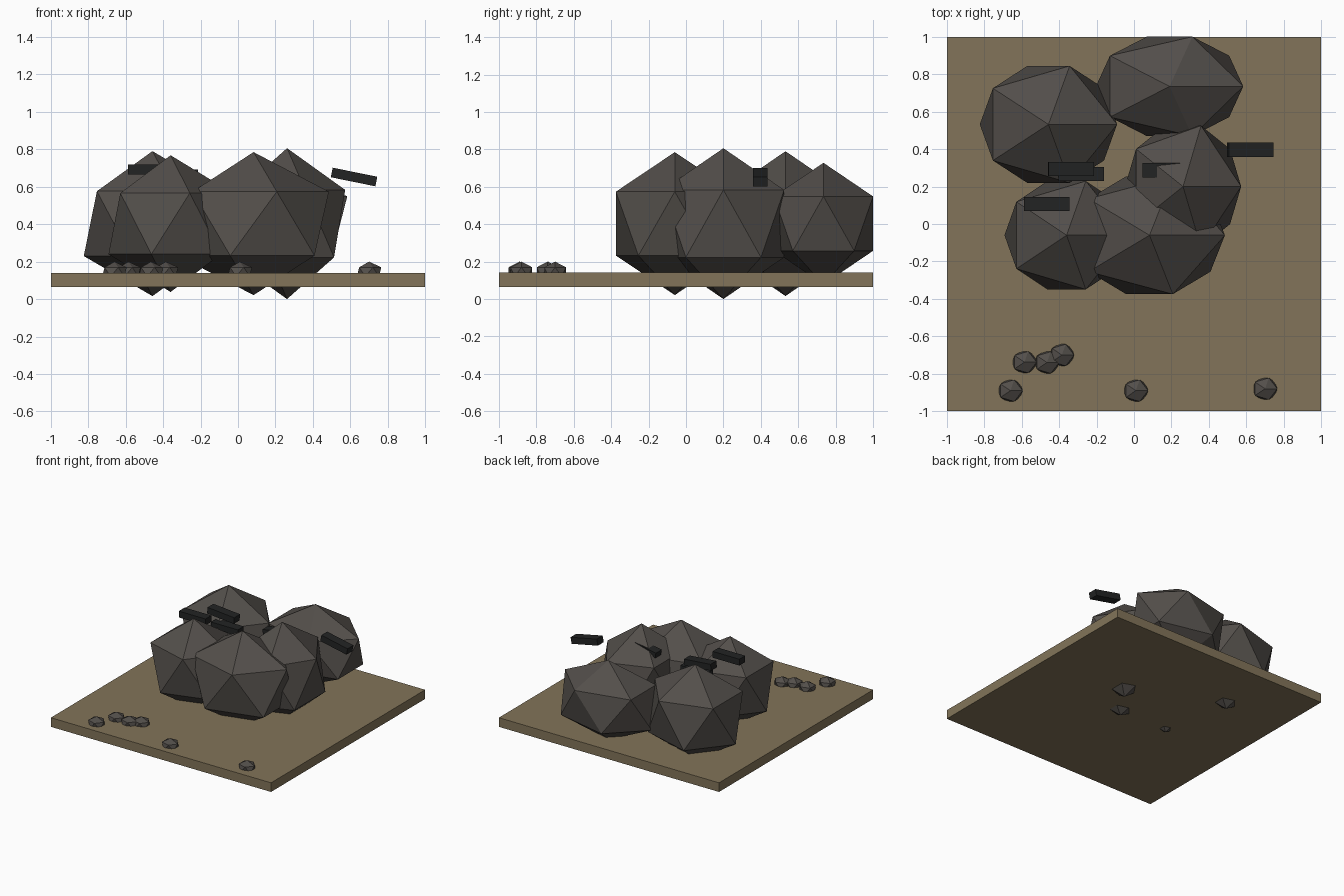
import bpy
import math

if "Cube" in bpy.data.objects:
    bpy.data.objects.remove(bpy.data.objects["Cube"])


def material(name, color):
    m = bpy.data.materials.new(name)
    m.diffuse_color = (*color, 1.0)
    m.use_nodes = True
    m.node_tree.nodes["Principled BSDF"].inputs["Base Color"].default_value = m.diffuse_color
    return m


EARTH = material("dry_earth", (0.225, 0.175, 0.100))
STONE = material("dark_stone", (0.086, 0.077, 0.069))
CHAR = material("charred_black", (0.016, 0.017, 0.017))


def finish(name, mat, scale):
    ob = bpy.context.object
    ob.name = name
    ob.scale = scale
    ob.data.materials.append(mat)


def rock(name, loc, radii):
    # plain twenty-sided stone, stretched per axis
    bpy.ops.mesh.primitive_ico_sphere_add(subdivisions=1, radius=1, location=loc)
    finish(name, STONE, radii)


def box(name, mat, loc, size, tilt=0):
    # tilt: degrees, positive lowers the right end
    bpy.ops.mesh.primitive_cube_add(size=1, location=loc,
                                    rotation=(0, math.radians(tilt), 0))
    finish(name, mat, size)


# ground slab
box("ground_slab", EARTH, (0, 0, 0.103), (2, 2, 0.075))

# big boulders: x, y, radius x, y, z
boulders = [
    (-0.457, 0.532, 0.410, 0.367, 0.387),
    (0.190, 0.735, 0.440, 0.312, 0.325),
    (0.262, 0.200, 0.347, 0.382, 0.403),
    (-0.360, -0.060, 0.371, 0.340, 0.365),
    (0.083, -0.060, 0.450, 0.370, 0.382),
]
for i, (x, y, rx, ry, rz) in enumerate(boulders, 1):
    rock(f"boulder_{i}", (x, y, 0.403), (rx, ry, rz))

# small pebbles along the front
pebbles = [(-0.66, -0.89), (-0.585, -0.738), (-0.465, -0.74),
           (-0.385, -0.70), (0.01, -0.89), (0.70, -0.88)]
for i, (x, y) in enumerate(pebbles, 1):
    rock(f"pebble_{i}", (x, y, 0.145), (0.073, 0.068, 0.055))

# charred sticks above the boulders: x, y, z, tilt
sticks = [
    (-0.337, 0.294, 0.676, 5),
    (-0.283, 0.267, 0.590, 0),
    (0.170, 0.287, 0.665, -11),
    (-0.465, 0.107, 0.692, 0),
    (0.620, 0.397, 0.652, 11.5),
]
for i, (x, y, z, tilt) in enumerate(sticks, 1):
    box(f"charred_stick_{i}", CHAR, (x, y, z), (0.243, 0.076, 0.052), tilt)
